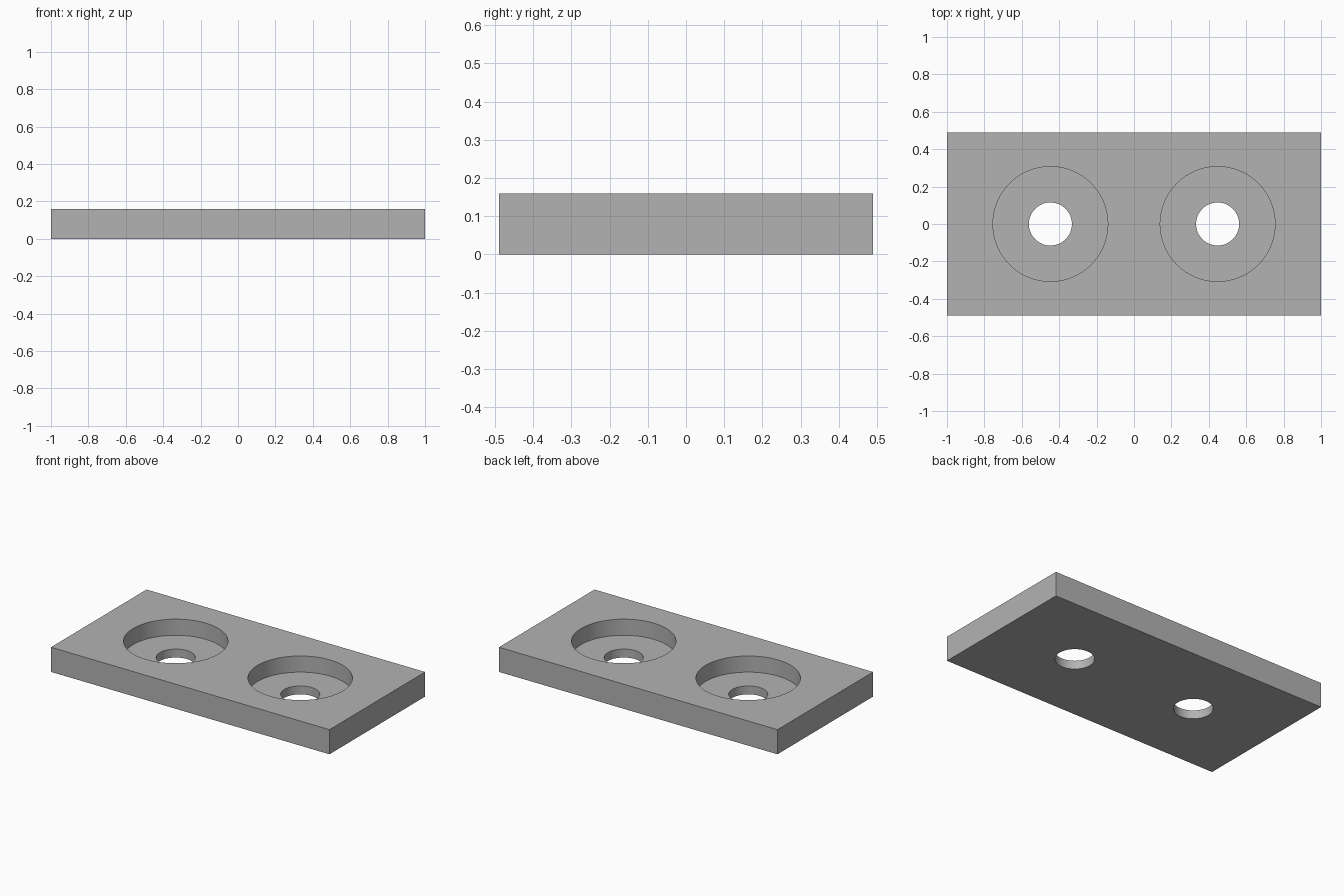
import bpy
import bmesh
from mathutils import Matrix

if "Cube" in bpy.data.objects:
    bpy.data.objects.remove(bpy.data.objects["Cube"], do_unlink=True)

LENGTH, WIDTH, HEIGHT = 2.0, 0.98, 0.16
HOLE_X = 0.447
BORE_RADIUS, HOLE_RADIUS = 0.307, 0.115
FLOOR_Z = 0.055
SIDES = 96

grey = bpy.data.materials.new("plain grey")
grey.use_nodes = True
colour = (0.45, 0.45, 0.45, 1.0)
grey.diffuse_color = colour
grey.node_tree.nodes["Principled BSDF"].inputs["Base Color"].default_value = colour


def finish(name, bm):
    mesh = bpy.data.meshes.new(name)
    bm.to_mesh(mesh)
    bm.free()
    mesh.materials.append(grey)
    obj = bpy.data.objects.new(name, mesh)
    bpy.context.collection.objects.link(obj)
    return obj


def cylinder_cutter(name, x, radius, bottom, top):
    bm = bmesh.new()
    bmesh.ops.create_cone(
        bm, cap_ends=True, segments=SIDES, radius1=radius, radius2=radius,
        depth=top - bottom, matrix=Matrix.Translation((x, 0, (top + bottom) / 2)))
    obj = finish(name, bm)
    obj.hide_render = True
    return obj


# Flat rectangular plate
bm = bmesh.new()
size = Matrix.Diagonal((LENGTH, WIDTH, HEIGHT, 1))
bmesh.ops.create_cube(bm, size=1, matrix=Matrix.Translation((0, 0, HEIGHT / 2)) @ size)
plate = finish("mounting_plate", bm)

# Wide recess and narrow through hole on each side
cutters = []
for side, sign in (("left", 1), ("right", -1)):
    x = sign * HOLE_X
    cutters.append(cylinder_cutter(side + "_recess_cutter", x, BORE_RADIUS, FLOOR_Z, HEIGHT + 0.1))
    cutters.append(cylinder_cutter(side + "_hole_cutter", x, HOLE_RADIUS, -0.1, HEIGHT + 0.05))

bpy.ops.object.select_all(action="DESELECT")
plate.select_set(True)
bpy.context.view_layer.objects.active = plate
for cutter in cutters:
    cut = plate.modifiers.new(cutter.name, "BOOLEAN")
    cut.operation = "DIFFERENCE"
    cut.solver = "EXACT"
    cut.object = cutter
    bpy.ops.object.modifier_apply(modifier=cut.name)
    bpy.data.objects.remove(cutter, do_unlink=True)

# Round bore walls, crisp rims
bpy.ops.object.shade_smooth_by_angle(angle=0.5)
